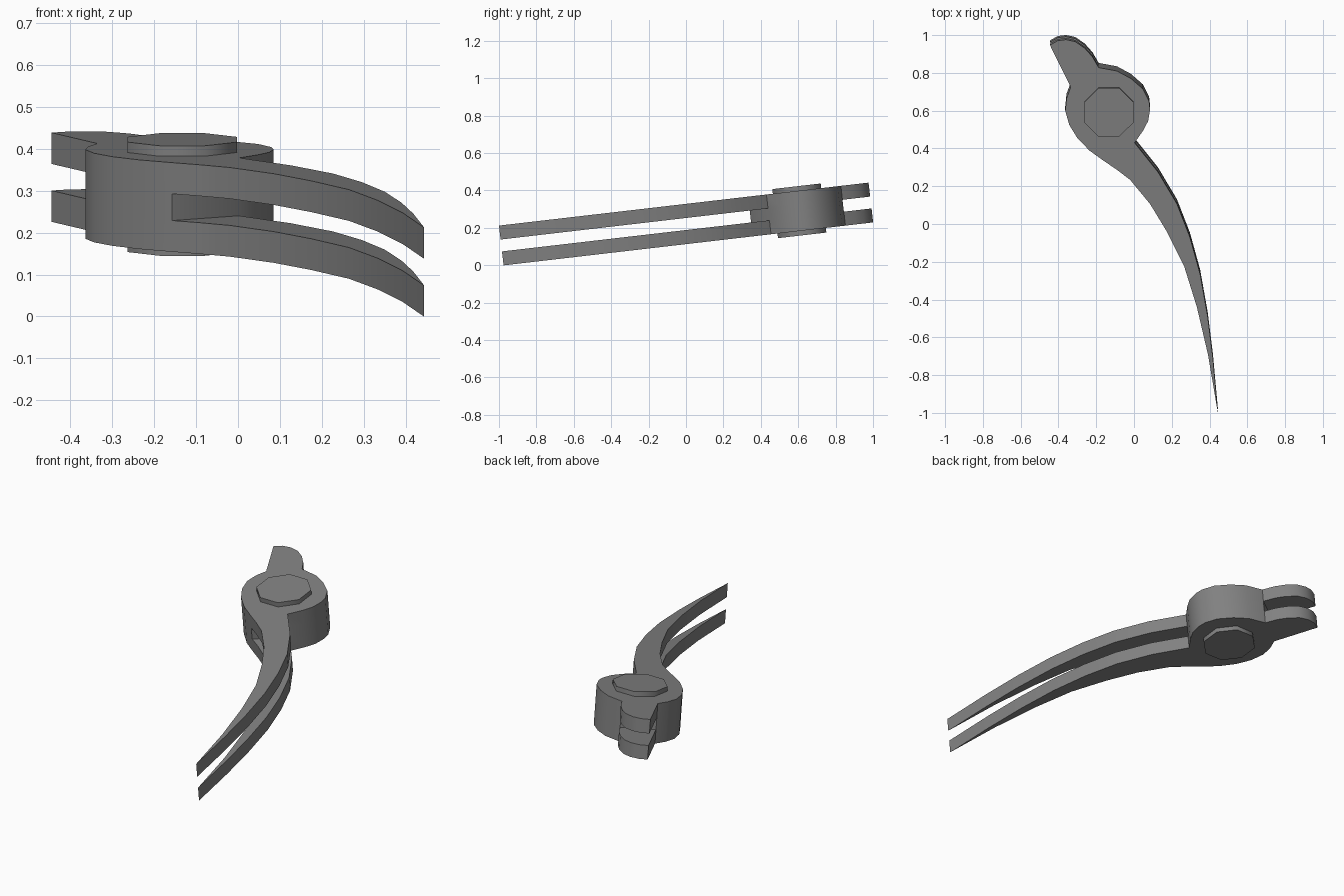
import bpy, bmesh, math
from mathutils import Matrix

if "Cube" in bpy.data.objects:
    bpy.data.objects.remove(bpy.data.objects["Cube"])

TILT = math.radians(6.63)
H, G, BOSS = 0.107, 0.032, 0.132   # half thickness, half slot, boss half height
PLACE = Matrix.Translation((0, 0, 0.2205)) @ Matrix.Rotation(TILT, 4, 'X')

dark = bpy.data.materials.new("dark_grey")
dark.diffuse_color = (0.22, 0.22, 0.22, 1)
dark.use_nodes = True
dark.node_tree.nodes["Principled BSDF"].inputs["Base Color"].default_value = dark.diffuse_color

# Outline read from the tilted top face, clockwise, one list per section
nose = [(-0.335, 0.725), (-0.445, 0.947), (-0.405, 0.97), (-0.36, 0.976), (-0.31, 0.965),
        (-0.26, 0.93), (-0.22, 0.885)]
hub_right = [(-0.187, 0.828), (-0.09, 0.81), (-0.016, 0.77), (0.048, 0.714), (0.08, 0.65),
             (0.085, 0.605), (0.075, 0.545), (0.048, 0.494)]
arm = [(0.003, 0.43), (0.127, 0.275), (0.2275, 0.106), (0.296, -0.07), (0.35, -0.265),
       (0.39, -0.49), (0.418, -0.714), (0.444, -1.0), (0.392, -0.693), (0.333, -0.44),
       (0.265, -0.222), (0.175, -0.042), (0.085, 0.106), (-0.02, 0.233), (-0.09, 0.287)]
hub_left = [(-0.157, 0.332), (-0.235, 0.388), (-0.3, 0.455), (-0.343, 0.525), (-0.364, 0.6),
            (-0.357, 0.665)]


def finish(name, bm, angle):
    bmesh.ops.recalc_face_normals(bm, faces=bm.faces)
    bm.transform(PLACE)
    mesh = bpy.data.meshes.new(name)
    bm.to_mesh(mesh)
    bm.free()
    mesh.materials.append(dark)
    obj = bpy.data.objects.new(name, mesh)
    bpy.context.collection.objects.link(obj)
    bpy.context.view_layer.objects.active = obj
    obj.select_set(True)
    bpy.ops.object.shade_smooth_by_angle(angle=math.radians(angle))
    obj.select_set(False)


# Lever body: solid hub, with the nose and arm slotted into two plates
bm = bmesh.new()
outline = nose + hub_right + arm + hub_left
n = len(outline)
a = len(nose)
b = a + len(hub_right)
c = b + len(arm)
flat = [(x, (y + H * math.sin(TILT)) / math.cos(TILT)) for x, y in outline]
levels = [[bm.verts.new((x, y, w)) for x, y in flat] for w in (-H, -G, G, H)]


def wall(i, j, k):
    lo, hi = levels[k], levels[k + 1]
    bm.faces.new((lo[i], lo[j], hi[j], hi[i]))


for i in range(n):
    slotted = i < a or b <= i < c
    for k in ((0, 2) if slotted else (0, 1, 2)):
        wall(i, (i + 1) % n, k)
bm.faces.new(levels[0])
bm.faces.new(levels[3])
for first, last in ((0, a), (b, c)):
    wall(first, last, 1)                       # end wall of the slot
    for k in (1, 2):
        bm.faces.new(levels[k][first:last + 1])  # inner plate faces
finish("lever_body", bm, 30)

# Octagonal pivot bosses above and below, smooth round the sides
for name, side in (("upper_pivot_boss", 1), ("lower_pivot_boss", -1)):
    bm = bmesh.new()
    depth = BOSS - H + 0.01
    r = 0.141
    bmesh.ops.create_cone(bm, cap_ends=True, segments=8, radius1=r, radius2=r, depth=depth,
                          matrix=Matrix.Translation((-0.133, 0.61, side * (BOSS - depth / 2)))
                          @ Matrix.Rotation(math.pi / 8, 4, 'Z'))
    finish(name, bm, 60)
